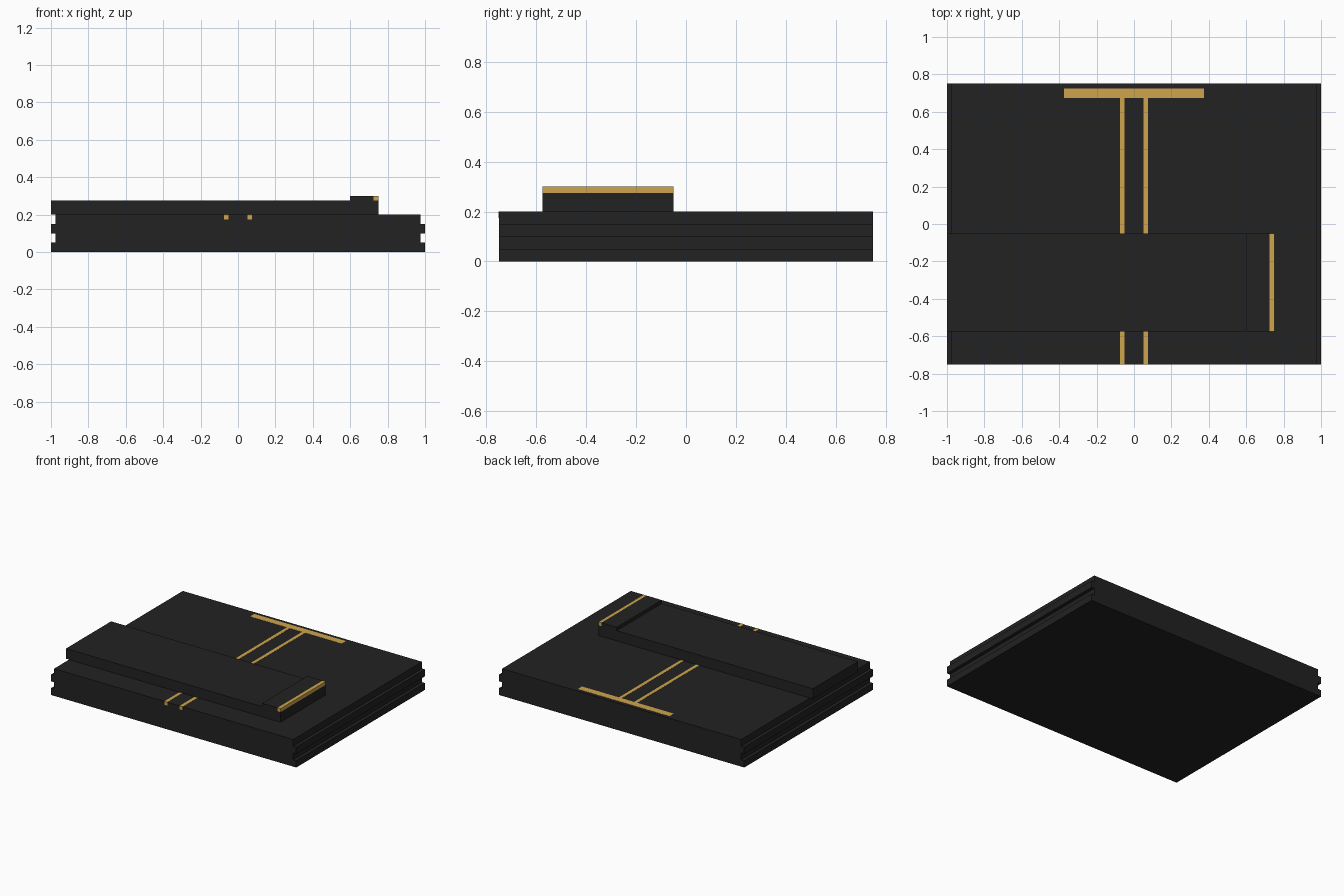
import bpy

if "Cube" in bpy.data.objects:
    bpy.data.objects.remove(bpy.data.objects["Cube"])


def material(name, rgb):
    m = bpy.data.materials.new(name)
    m.diffuse_color = (*rgb, 1)
    m.use_nodes = True
    m.node_tree.nodes["Principled BSDF"].inputs["Base Color"].default_value = m.diffuse_color
    return m


BLACK = material("charcoal", (0.016, 0.016, 0.016))
GOLD = material("gold", (0.62, 0.375, 0.07))


def extrude(name, profile, y0, y1, mat):
    """Extrude an anticlockwise x-z profile from y0 (front) to y1 (back)."""
    n = len(profile)
    verts = [(x, y, z) for y in (y0, y1) for x, z in profile]
    faces = [tuple(range(n)), tuple(reversed(range(n, 2 * n)))]
    faces += [(i, i + n, (i + 1) % n + n, (i + 1) % n) for i in range(n)]
    mesh = bpy.data.meshes.new(name)
    mesh.from_pydata(verts, [], faces)
    mesh.materials.append(mat)
    obj = bpy.data.objects.new(name, mesh)
    bpy.context.collection.objects.link(obj)
    return obj


def box(name, x0, x1, y0, y1, z0, z1, mat):
    return extrude(name, [(x0, z0), (x1, z0), (x1, z1), (x0, z1)], y0, y1, mat)


# Main body: slab with stepped grooves along both sides
right = [(1, 0), (1, .05), (.975, .05), (.975, .1),
         (1, .1), (1, .15), (.975, .15), (.975, .2)]
left = [(-x, z) for x, z in reversed(right)]
extrude("body", right + left, -.75, .75, BLACK)

# Raised band wrapping over the top, with a thicker end tab
extrude("strap", [(-1, .2), (.75, .2), (.75, .275), (.725, .275), (.725, .3),
                  (.6, .3), (.6, .275), (-1, .275)], -.575, -.05, BLACK)
box("strap_trim", .725, .75, -.575, -.05, .275, .3, GOLD)

# Inlaid gold lines, a hair proud of the body
for side, x in (("left", -.0625), ("right", .0625)):
    box(side + "_inlay_line", x - .0125, x + .0125, -.751, .675, .175, .201, GOLD)
box("inlay_crossbar", -.375, .375, .675, .725, .175, .201, GOLD)
